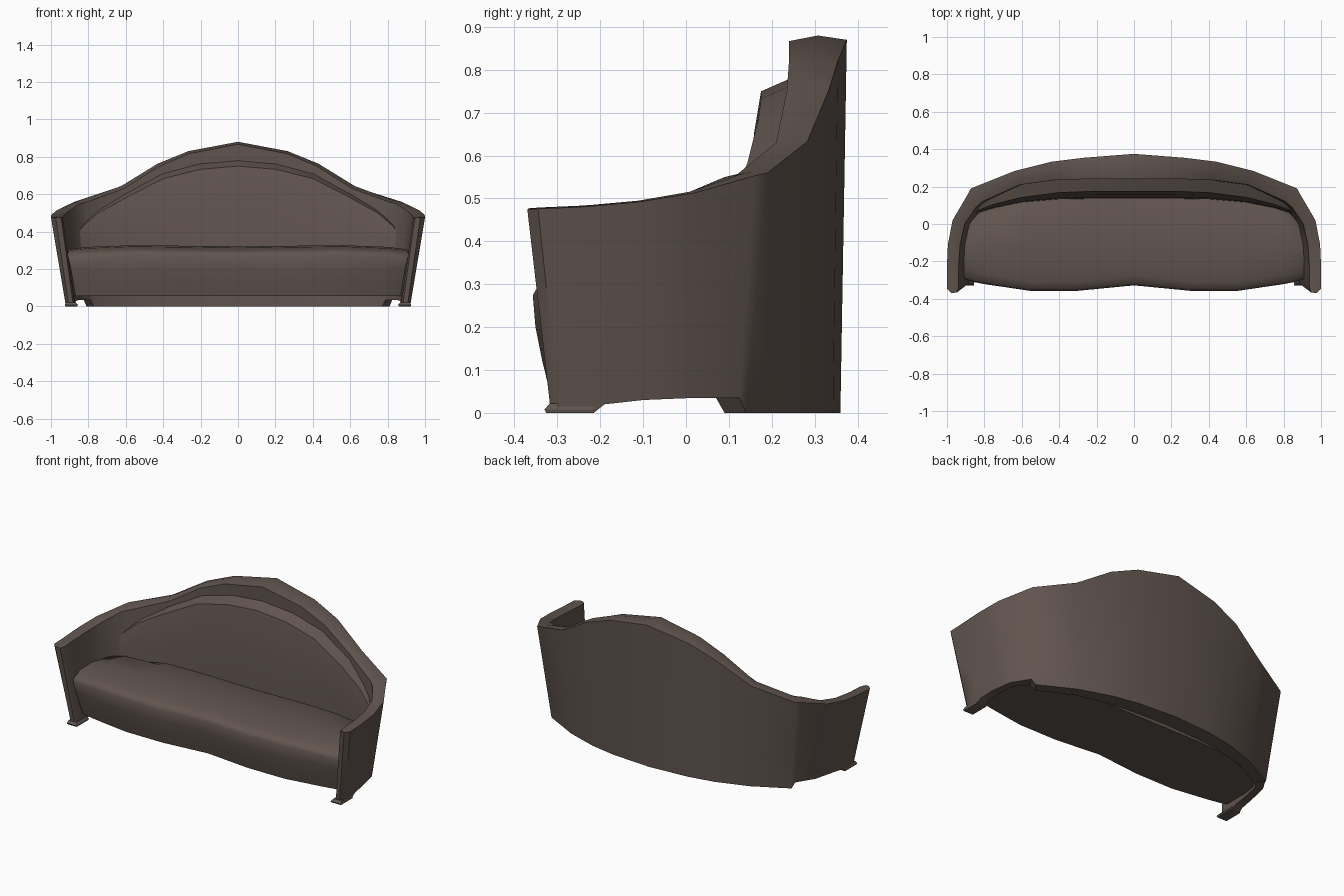
import bpy, math

if "Cube" in bpy.data.objects:
    bpy.data.objects.remove(bpy.data.objects["Cube"])

brown = bpy.data.materials.new("dark brown upholstery")
brown.diffuse_color = (0.12, 0.09, 0.078, 1)
brown.use_nodes = True
brown.node_tree.nodes["Principled BSDF"].inputs["Base Color"].default_value = brown.diffuse_color


def loft(name, half_sections, angle=40):
    """Skin closed sections given for x >= 0, mirrored to the left side."""
    right = list(half_sections)
    if all(abs(p[0]) < 1e-6 for p in right[0]):
        rest = right[1:]
    else:
        rest = right
    left = [[(-x, y, z) for x, y, z in s] for s in reversed(rest)]
    secs = left + right
    n = len(secs[0])
    verts = [p for s in secs for p in s]
    faces = []
    for i in range(len(secs) - 1):
        for j in range(n):
            k = (j + 1) % n
            faces.append((i * n + j, i * n + k, (i + 1) * n + k, (i + 1) * n + j))
    faces.append(tuple(range(n)))
    faces.append(tuple(reversed(range(len(verts) - n, len(verts)))))
    return make(name, verts, faces, angle)


def make(name, verts, faces, angle):
    me = bpy.data.meshes.new(name)
    me.from_pydata(verts, [], faces)
    ob = bpy.data.objects.new(name, me)
    bpy.context.collection.objects.link(ob)
    me.materials.append(brown)
    bpy.context.view_layer.objects.active = ob
    bpy.ops.object.select_all(action='DESELECT')
    ob.select_set(True)
    bpy.ops.object.mode_set(mode='EDIT')
    bpy.ops.mesh.select_all(action='SELECT')
    bpy.ops.mesh.normals_make_consistent(inside=False)
    bpy.ops.object.mode_set(mode='OBJECT')
    bpy.ops.object.shade_smooth_by_angle(angle=math.radians(angle))
    return ob


def lerp(a, b, t):
    return tuple(p + (q - p) * t for p, q in zip(a, b))


# Wrap-around shell: outer top, outer bottom, inner top (x, y), inner bottom (x, y)
stations = [
    ((0, .375, .87), (0, .36, 0), (0, .24), (0, .26)),
    ((.27, .354, .82), (.25, .343, 0), (.26, .24), (.24, .25)),
    ((.44, .333, .753), (.41, .313, 0), (.42, .235), (.38, .235)),
    ((.64, .283, .633), (.60, .25, 0), (.61, .21), (.57, .19)),
    ((.872, .19, .56), (.81, .14, 0), (.81, .12), (.77, .09)),
    ((.888, .16, .553), (.825, .125, .035), (.845, .09), (.79, .07)),
    ((.97, .02, .513), (.89, .02, .035), (.905, .0), (.85, .0)),
    ((.995, -.11, .492), (.912, -.1, .03), (.93, -.11), (.865, -.1)),
    ((1.0, -.22, .482), (.92, -.19, .02), (.937, -.22), (.87, -.19)),
    ((1.0, -.25, .48), (.92, -.215, 0), (.938, -.25), (.87, -.215)),
    ((1.0, -.345, .476), (.92, -.295, 0), (.937, -.335), (.87, -.295)),
    ((.975, -.37, .474), (.905, -.315, 0), (.945, -.365), (.88, -.315)),
]
shell = []
for ot, ob_, it, ib in stations:
    inner_top = (*it, ot[2] - .003)
    inner_bot = (*ib, ob_[2])
    ridge = lerp(ot, inner_top, .5)
    ridge = (ridge[0], ridge[1], ot[2] + (.01 if ot[0] < .85 else .003))
    shell.append([ob_, lerp(ob_, ot, .33), lerp(ob_, ot, .67), ot, ridge,
                  inner_top, lerp(inner_top, inner_bot, .5), inner_bot])
loft("back_and_arms_shell", shell)

# Seat cushion: half width, front y, back y, height offset
seat = []
for x, yf, yb, dz in [(0, -.328, .19, -.004), (.3, -.357, .19, 0), (.56, -.357, .18, 0.003),
                      (.8, -.322, .09, -.006), (.875, -.308, .04, -.015), (.91, -.295, -.02, -.022)]:
    prof = [(yb, .275), (min(.05, yb - .02), .312), (-.12, .324), (-.23, .317), (yf + .05, .304),
            (yf + .012, .292), (yf, .272), (yf + .006, .2), (yf + .022, .12), (yf + .038, .055),
            (yb - .03, .055)]
    seat.append([(x * (1 - .055 * (1 - min(z / .3, 1))), y, z + (dz if z > .25 else 0))
                 for y, z in prof])
loft("seat_cushion", seat, 50)

# Back cushion leaning into the shell: x, front y, rear y, top z
back = []
for x, yf, yr, zt in [(0, .135, .255, .785), (.2, .135, .255, .768), (.4, .132, .25, .715),
                      (.6, .115, .22, .605), (.75, .085, .16, .515), (.83, .06, .11, .44),
                      (.865, .04, .075, .38)]:
    h = zt - .26
    lean = .04 * min(1, h / .5)
    back.append([(x, yr, .26), (x, yf, .26), (x, yf + lean * .2, .26 + h * .45),
                 (x, yf + lean * .6, .26 + h * .75), (x, yf + lean, zt - .035 * min(1, h / .5)),
                 (x, yr, zt)])
loft("back_cushion", back)

# Small front feet flaring under the arms
for side, sx in (("left", -1), ("right", 1)):
    verts, faces = [], []
    for z, g in ((0, .008), (.008, .012), (.022, 0)):
        for x, y in ((.868 - g, -.318 - g), (.92 + g * .4, -.318 - g),
                     (.92 + g * .4, -.215), (.868 - g, -.215)):
            verts.append((sx * x, y, z))
    for r in range(2):
        for j in range(4):
            k = (j + 1) % 4
            faces.append((r * 4 + j, r * 4 + k, r * 4 + 4 + k, r * 4 + 4 + j))
    faces += [(3, 2, 1, 0), (8, 9, 10, 11)]
    make(side + "_front_foot", verts, faces, 30)
